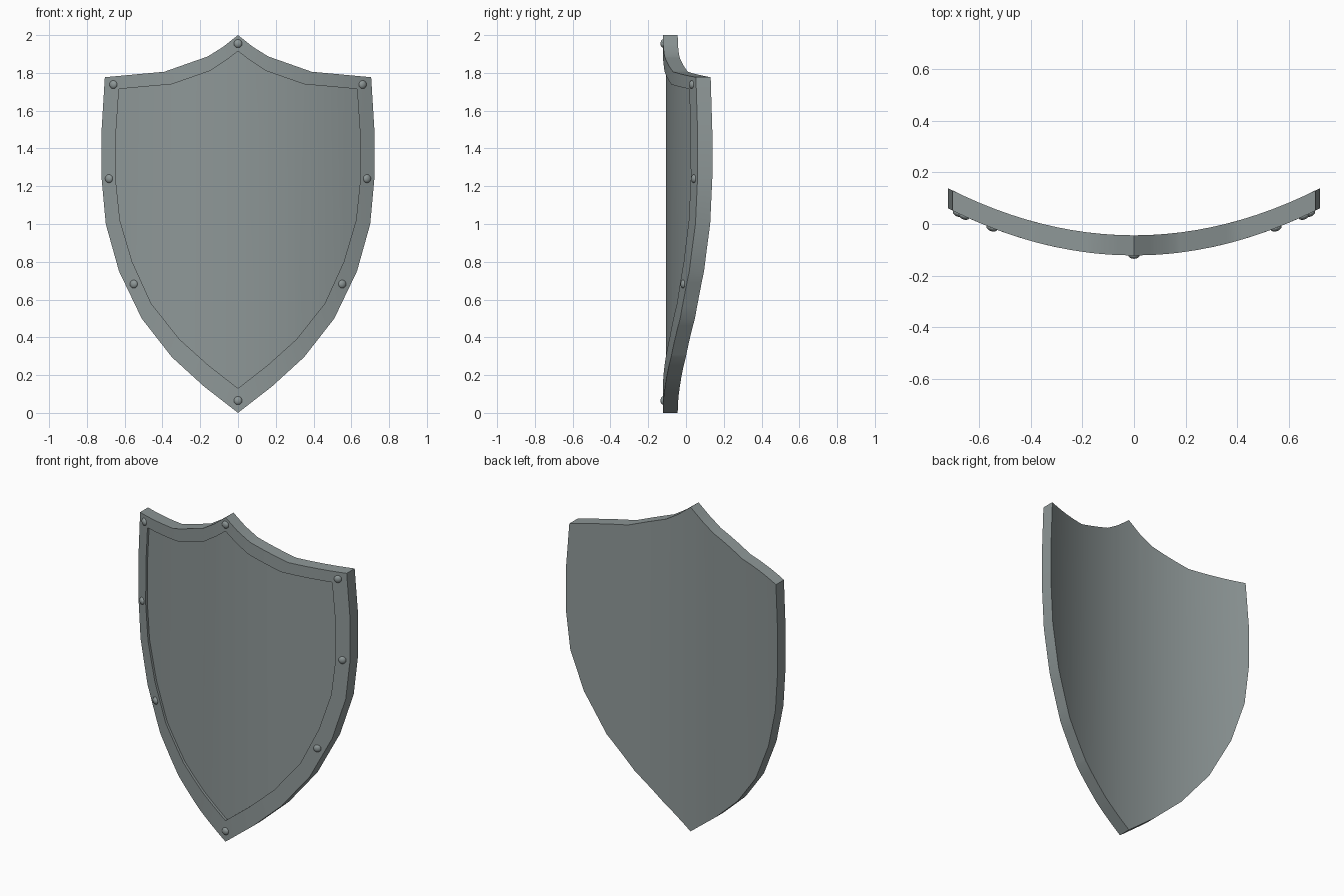
import bpy, bmesh, math
from mathutils import Vector, Matrix

if "Cube" in bpy.data.objects:
    bpy.data.objects.remove(bpy.data.objects["Cube"])

THICK, RECESS = 0.078, 0.016


def bend(x):
    """Front surface depth of the curved shield at a given x."""
    return -0.122 + 0.182 * (x / 0.72) ** 2


steel = bpy.data.materials.new("grey steel")
steel.diffuse_color = (0.27, 0.31, 0.31, 1)
steel.use_nodes = True
steel.node_tree.nodes["Principled BSDF"].inputs["Base Color"].default_value = steel.diffuse_color

# Right half of the outer edge and of the rim's inner edge (x, z), tip to point
outer = [(0, 2), (.08, 1.937), (.16, 1.887), (.39, 1.806), (.705, 1.777), (.722, 1.5),
         (.722, 1.24), (.70, 1.0), (.63, .75), (.51, .5), (.35, .295), (.18, .14), (0, 0)]
inner = [(0, 1.915), (.065, 1.865), (.15, 1.81), (.35, 1.74), (.63, 1.715), (.645, 1.5),
         (.648, 1.24), (.625, 1.02), (.56, .8), (.46, .58), (.31, .39), (.16, .255), (0, .13)]


def full(half):
    return half + [(-x, z) for x, z in reversed(half[1:-1])]


def finish(bm, name):
    me = bpy.data.meshes.new(name)
    bm.to_mesh(me)
    bm.free()
    me.materials.append(steel)
    ob = bpy.data.objects.new(name, me)
    bpy.context.collection.objects.link(ob)
    bpy.ops.object.select_all(action='DESELECT')
    ob.select_set(True)
    bpy.context.view_layer.objects.active = ob
    bpy.ops.object.shade_smooth_by_angle(angle=math.radians(30))
    return ob


# Shield: flat slab with raised rim, sliced into columns and then bent
bm = bmesh.new()


def ring(half, y):
    return [bm.verts.new((x, y, z)) for x, z in full(half)]


def bridge(a, b):
    n = len(a)
    for i in range(n):
        j = (i + 1) % n
        bm.faces.new((a[i], a[j], b[j], b[i]))


back, front = ring(outer, THICK), ring(outer, 0)
lip, floor = ring(inner, 0), ring(inner, RECESS)
bridge(back, front)
bridge(front, lip)
bridge(lip, floor)
bm.faces.new(floor)
bm.faces.new(back)
for k in range(-11, 12):
    bmesh.ops.bisect_plane(bm, geom=bm.verts[:] + bm.edges[:] + bm.faces[:], dist=1e-4,
                           plane_co=(k * 0.06, 0, 0), plane_no=(1, 0, 0))
for v in bm.verts:
    v.co.y += bend(v.co.x)
bmesh.ops.recalc_face_normals(bm, faces=bm.faces[:])
finish(bm, "shield_body")

# Domed rivets set on the rim, facing along the curve
spots = [(0, 1.955), (0, .065)]
for x, z in [(.66, 1.738), (.683, 1.24), (.552, .682)]:
    spots += [(x, z), (-x, z)]
for i, (x, z) in enumerate(spots):
    bm = bmesh.new()
    bmesh.ops.create_uvsphere(bm, u_segments=16, v_segments=10, radius=0.022)
    slope = 2 * 0.182 * x / 0.72 ** 2
    m = (Matrix.Translation((x, bend(x), z)) @ Matrix.Rotation(math.atan(slope), 4, 'Z')
         @ Matrix.Diagonal((1, 0.6, 1, 1)))
    bmesh.ops.transform(bm, matrix=m, verts=bm.verts[:])
    finish(bm, "rivet_%d" % (i + 1))
